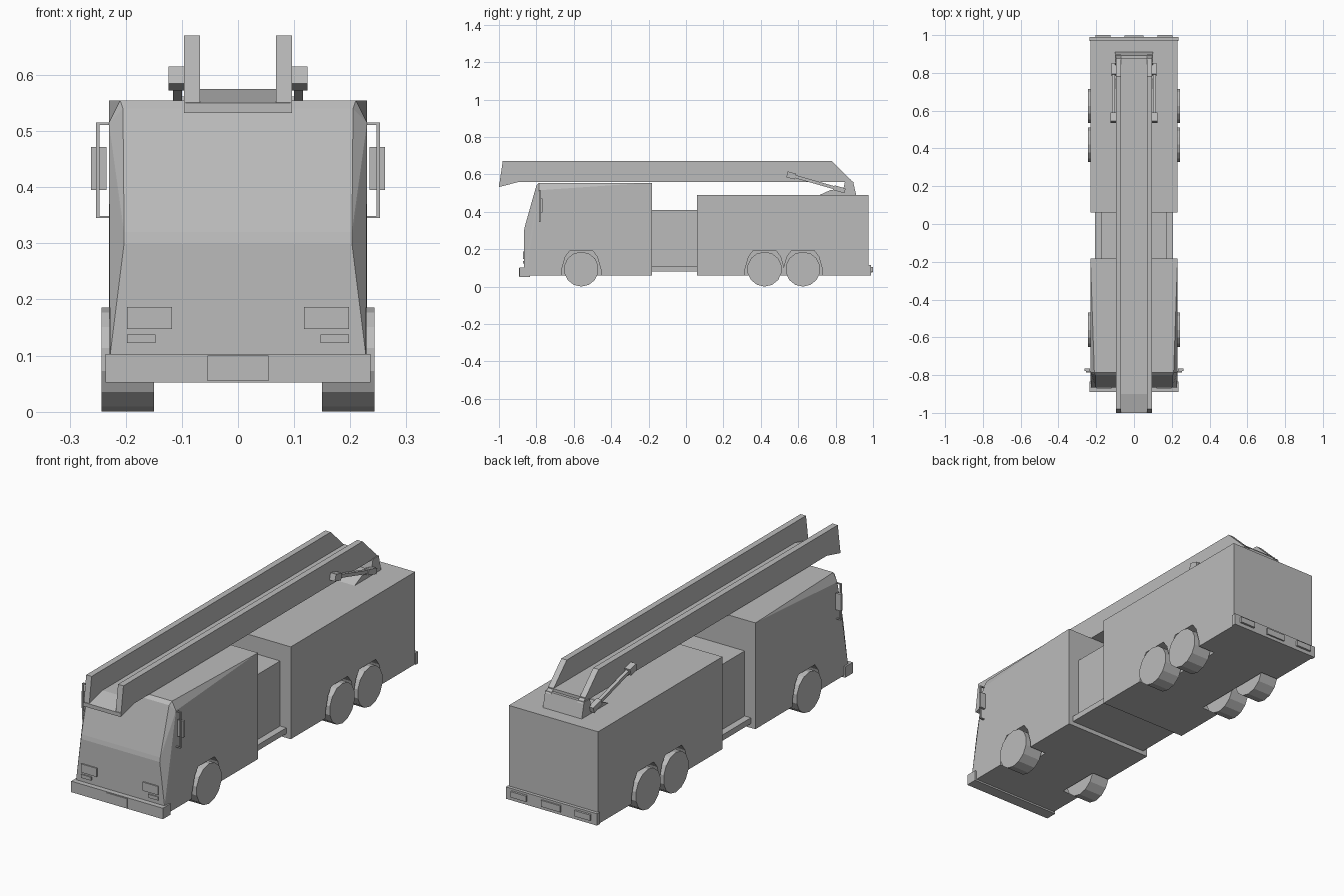
import bpy, bmesh, math
from mathutils import Vector

cube = bpy.data.objects.get("Cube")
if cube:
    bpy.data.objects.remove(cube, do_unlink=True)

grey = bpy.data.materials.new("plain grey")
grey.use_nodes = True
GREY = (0.5, 0.5, 0.5, 1)
grey.diffuse_color = GREY
grey.node_tree.nodes["Principled BSDF"].inputs["Base Color"].default_value = GREY


def finish(name, bm):
    bmesh.ops.recalc_face_normals(bm, faces=bm.faces)
    mesh = bpy.data.meshes.new(name)
    bm.to_mesh(mesh)
    bm.free()
    mesh.materials.append(grey)
    obj = bpy.data.objects.new(name, mesh)
    bpy.context.collection.objects.link(obj)
    return obj


def prism(name, profile, x0, x1):
    """Extrude a (y, z) outline along x."""
    bm = bmesh.new()
    face = bm.faces.new([bm.verts.new((x0, y, z)) for y, z in profile])
    new = bmesh.ops.extrude_face_region(bm, geom=[face])["geom"]
    bmesh.ops.translate(bm, vec=(x1 - x0, 0, 0),
                        verts=[v for v in new if isinstance(v, bmesh.types.BMVert)])
    return finish(name, bm)


def box(name, x0, x1, y0, y1, z0, z1):
    return prism(name, [(y0, z0), (y1, z0), (y1, z1), (y0, z1)], x0, x1)


def bar(name, x0, x1, a, b, half):
    """Bar between two (y, z) points, square to its direction."""
    a, b = Vector(a), Vector(b)
    d = (b - a).normalized()
    n = Vector((-d.y, d.x)) * half
    return prism(name, [a - n, b - n, b + n, a + n], x0, x1)


# Cab: tapered corners and roof edges that blend into a square back
bm = bmesh.new()
for s in (-1, 1):
    for x, y, z in [(.228, -.866, .06), (.228, -.866, .10), (.203, -.866, .30),
                    (.203, -.862, .32), (.205, -.80, .54), (.21, -.785, .555),
                    (.229, -.845, .12), (.23, -.785, .515), (.23, -.45, .522),
                    (.212, -.40, .555), (.23, -.2, .555), (.23, -.182, .555),
                    (.23, -.182, .06)]:
        bm.verts.new((s * x, y, z))
hull = bmesh.ops.convex_hull(bm, input=bm.verts)
bmesh.ops.delete(bm, geom=[v for v in bm.verts if not v.link_faces], context="VERTS")
bmesh.ops.dissolve_limit(bm, angle_limit=0.01, verts=bm.verts, edges=bm.edges)
cab = finish("cab", bm)

# Rear body and the recessed section between body and cab
body = box("rear_body", -.23, .23, .06, .975, .06, .49)
box("middle_section", -.175, .175, -.19, .07, .09, .41)
box("middle_step", -.207, .207, -.19, .07, .08, .107)

# Wheels and wheel arches
R = .093
for label, y, host in (("front", -.56, cab), ("middle", .42, body), ("rear", .625, body)):
    for side, s in (("left", 1), ("right", -1)):
        arch = prism(f"{label}_{side}_arch_cutter",
                     [(y - .105, .03), (y - .105, .09), (y - .085, .16), (y - .06, .193),
                      (y + .06, .193), (y + .085, .16), (y + .105, .09), (y + .105, .03)],
                     s * .14, s * .3)
        arch.hide_render = True
        arch.hide_set(True)
        mod = host.modifiers.new("arch", "BOOLEAN")
        mod.operation = "DIFFERENCE"
        mod.object = arch
        ring = [(y + R * math.cos(math.tau * (i + .5) / 14),
                 R + R * math.sin(math.tau * (i + .5) / 14)) for i in range(14)]
        prism(f"{label}_{side}_wheel", ring, s * .15, s * .243)

# Bumpers and number plates
box("front_bumper", -.236, .236, -.89, -.835, .052, .103)
box("front_plate", -.054, .054, -.894, -.888, .055, .1)
box("rear_bumper", -.235, .235, .97, .99, .06, .115)
box("rear_plate", -.05, .05, .988, .997, .075, .105)

# Ladder channel, open at the top
prism("ladder_floor", [(-1, .532), (-.9, .558), (.88, .558), (.88, .575),
                       (-.9, .575), (-1, .55)], -.094, .094)
base = [(.715, .49), (.91, .49), (.893, .562), (.85, .562), (.84, .515), (.77, .515)]
prism("ladder_base", base, -.1, .1)

for side, s in (("left", 1), ("right", -1)):
    prism(f"{side}_ladder_rail",
          [(-1, .532), (-.9, .558), (.85, .558), (.897, .555), (.78, .67), (-.98, .67)],
          s * .068, s * .096)

    # Lifting ram with a block at each end
    bar(f"{side}_ram_rod", s * .1, s * .116, (.56, .595), (.84, .515), .008)
    bar(f"{side}_ram_head", s * .09, s * .124, (.54, .6), (.585, .588), .016)
    bar(f"{side}_ram_foot", s * .095, s * .12, (.79, .529), (.85, .512), .013)

    # Lamps
    box(f"{side}_headlamp", s * .118, s * .198, -.872, -.86, .147, .187)
    box(f"{side}_fog_lamp", s * .147, s * .198, -.872, -.86, .122, .138)
    box(f"{side}_tail_lamp", s * .125, s * .205, .988, 1, .078, .105)

    # Mirror on its frame
    box(f"{side}_mirror", s * .234, s * .262, -.778, -.766, .395, .472)
    box(f"{side}_mirror_post", s * .247, s * .253, -.785, -.777, .345, .515)
    for level, z in (("lower", .345), ("upper", .511)):
        box(f"{side}_{level}_mirror_arm", s * .222, s * .253, -.785, -.777, z, z + .004)
